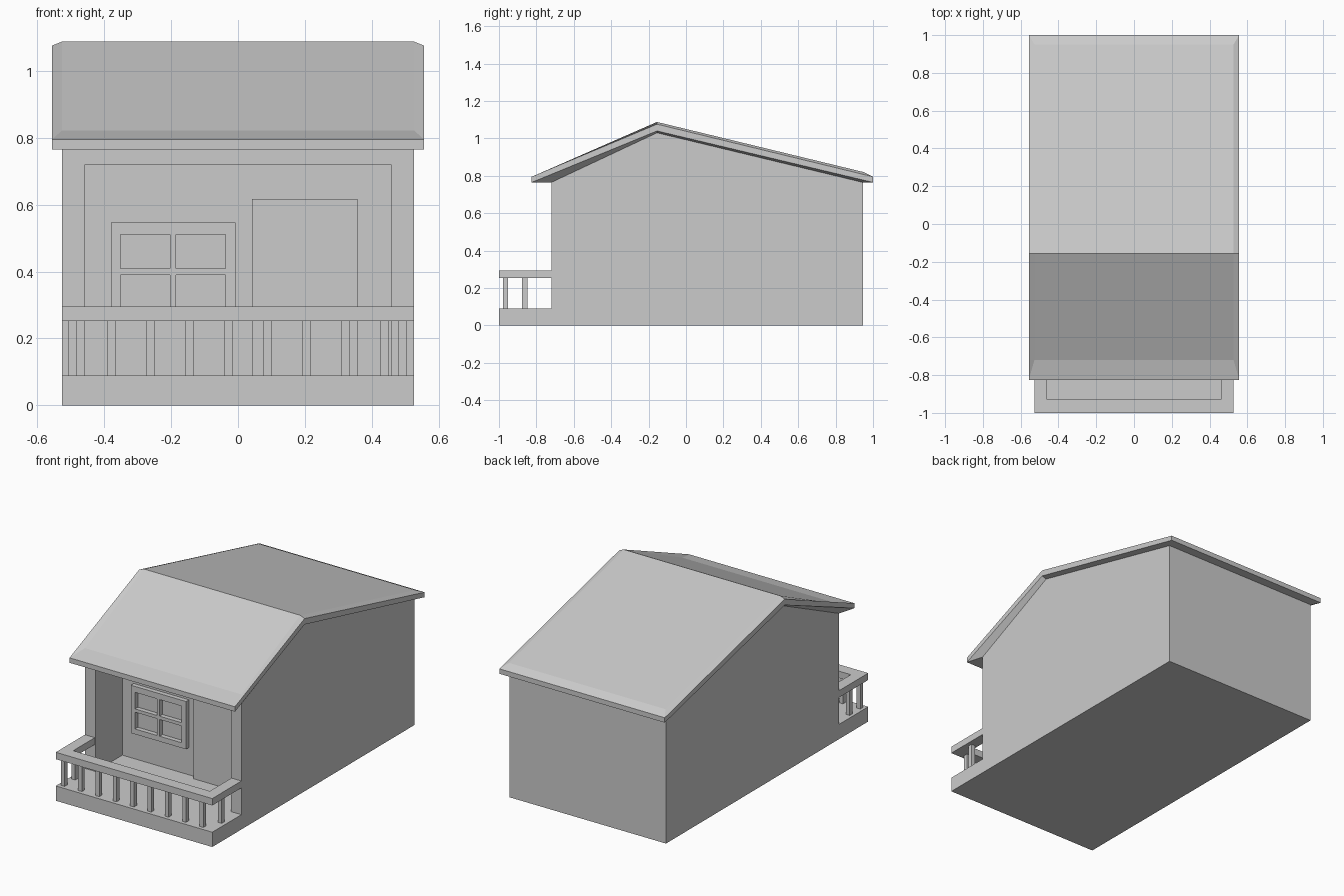
import bpy
import bmesh

if "Cube" in bpy.data.objects:
    bpy.data.objects.remove(bpy.data.objects["Cube"])

grey = bpy.data.materials.new("plain_grey")
grey.diffuse_color = (0.6, 0.6, 0.6, 1)
grey.use_nodes = True
grey.node_tree.nodes["Principled BSDF"].inputs["Base Color"].default_value = grey.diffuse_color


def make(name, verts, faces):
    """Create a mesh object with consistent outward normals."""
    bm = bmesh.new()
    vs = [bm.verts.new(v) for v in verts]
    for f in faces:
        bm.faces.new([vs[i] for i in f])
    bmesh.ops.recalc_face_normals(bm, faces=bm.faces)
    mesh = bpy.data.meshes.new(name)
    bm.to_mesh(mesh)
    bm.free()
    mesh.materials.append(grey)
    ob = bpy.data.objects.new(name, mesh)
    bpy.context.collection.objects.link(ob)
    return ob


def prism(name, profile, axis, a, b):
    """Extrude a 2D profile along x ('x') or z ('z') from a to b."""
    n = len(profile)
    place = (lambda p, t: (t, *p)) if axis == 'x' else (lambda p, t: (*p, t))
    verts = [place(p, t) for t in (a, b) for p in profile]
    faces = [list(range(n)), list(range(n, 2 * n))]
    faces += [(i, (i + 1) % n, n + (i + 1) % n, n + i) for i in range(n)]
    return make(name, verts, faces)


def box(name, x0, x1, y0, y1, z0, z1):
    return prism(name, [(x0, y0), (x1, y0), (x1, y1), (x0, y1)], 'z', z0, z1)


W = 0.527          # half width of the house
IN = 0.457         # half width of the porch opening
FLOOR = 0.09
FRONT, BACK, RIDGE, WALL = -0.72, 0.945, -0.155, -0.46

# House body with a gabled profile
house = prism("house_body", [(FRONT, 0), (BACK, 0), (BACK, 0.765),
                             (RIDGE, 1.03), (FRONT, 0.765)], 'x', -W, W)

# Recessed porch cut into the front
cutter = box("porch_cutter", -IN, IN, -0.9, WALL, FLOOR, 0.72)
cutter.hide_render = True
mod = house.modifiers.new("porch_recess", 'BOOLEAN')
mod.operation = 'DIFFERENCE'
mod.solver = 'EXACT'
mod.object = cutter
bpy.context.view_layer.objects.active = house
bpy.ops.object.modifier_apply(modifier=mod.name)
bpy.data.objects.remove(cutter)

# Roof: rings from the wall top, out to the fascia and back to the top surface
rings = [  # half width, front y, front z, ridge z, back y, back z
    (W, FRONT, 0.765, 1.03, BACK, 0.765),
    (0.557, -0.825, 0.765, 1.04, 1.0, 0.765),
    (0.557, -0.825, 0.795, 1.076, 1.0, 0.795),
    (W, FRONT, 0.822, 1.088, 0.95, 0.82),
]
verts, faces = [], []
for x, fy, fz, rz, by, bz in rings:
    verts += [(-x, fy, fz), (x, fy, fz), (x, RIDGE, rz),
              (x, by, bz), (-x, by, bz), (-x, RIDGE, rz)]
for r in range(3):
    for i in range(6):
        j = (i + 1) % 6
        faces.append((r * 6 + i, r * 6 + j, r * 6 + 6 + j, r * 6 + 6 + i))
faces += [(18, 19, 20, 23), (23, 20, 21, 22)]
make("roof", verts, faces)

# Front deck and U-shaped handrail
box("deck", -W, W, -1, FRONT, 0, FLOOR)
rail = [(-W, -1), (W, -1), (W, FRONT), (0.46, FRONT),
        (0.46, -0.928), (-0.46, -0.928), (-0.46, FRONT), (-W, FRONT)]
prism("handrail", rail, 'z', 0.253, 0.295)

# Balusters: nine along the front, one on each side
spots = [(-0.496 + 0.1168 * i, -0.964) for i in range(9)]
spots += [(-0.496, -0.862), (0.491, -0.862)]
for x, y in spots:
    box("baluster", x - 0.0125, x + 0.0125, y - 0.0135, y + 0.0135, FLOOR, 0.253)

# Door on the recessed wall
box("door", 0.042, 0.358, -0.487, WALL, FLOOR, 0.618)

# Window frame with crossing bars and four open panes
xs = [-0.38, -0.352, -0.203, -0.186, -0.038, -0.008]
zs = [0.256, 0.288, 0.39, 0.41, 0.511, 0.547]
bm = bmesh.new()
grid = [[bm.verts.new((x, -0.488, z)) for x in xs] for z in zs]
for r in range(5):
    for c in range(5):
        if not (r % 2 and c % 2):
            bm.faces.new((grid[r][c], grid[r][c + 1],
                          grid[r + 1][c + 1], grid[r + 1][c]))
ext = bmesh.ops.extrude_face_region(bm, geom=bm.faces[:], use_keep_orig=True)
moved = [g for g in ext["geom"] if isinstance(g, bmesh.types.BMVert)]
bmesh.ops.translate(bm, verts=moved, vec=(0, 0.488 + WALL, 0))
bmesh.ops.recalc_face_normals(bm, faces=bm.faces)
mesh = bpy.data.meshes.new("window_frame")
bm.to_mesh(mesh)
bm.free()
mesh.materials.append(grey)
bpy.context.collection.objects.link(bpy.data.objects.new("window_frame", mesh))
